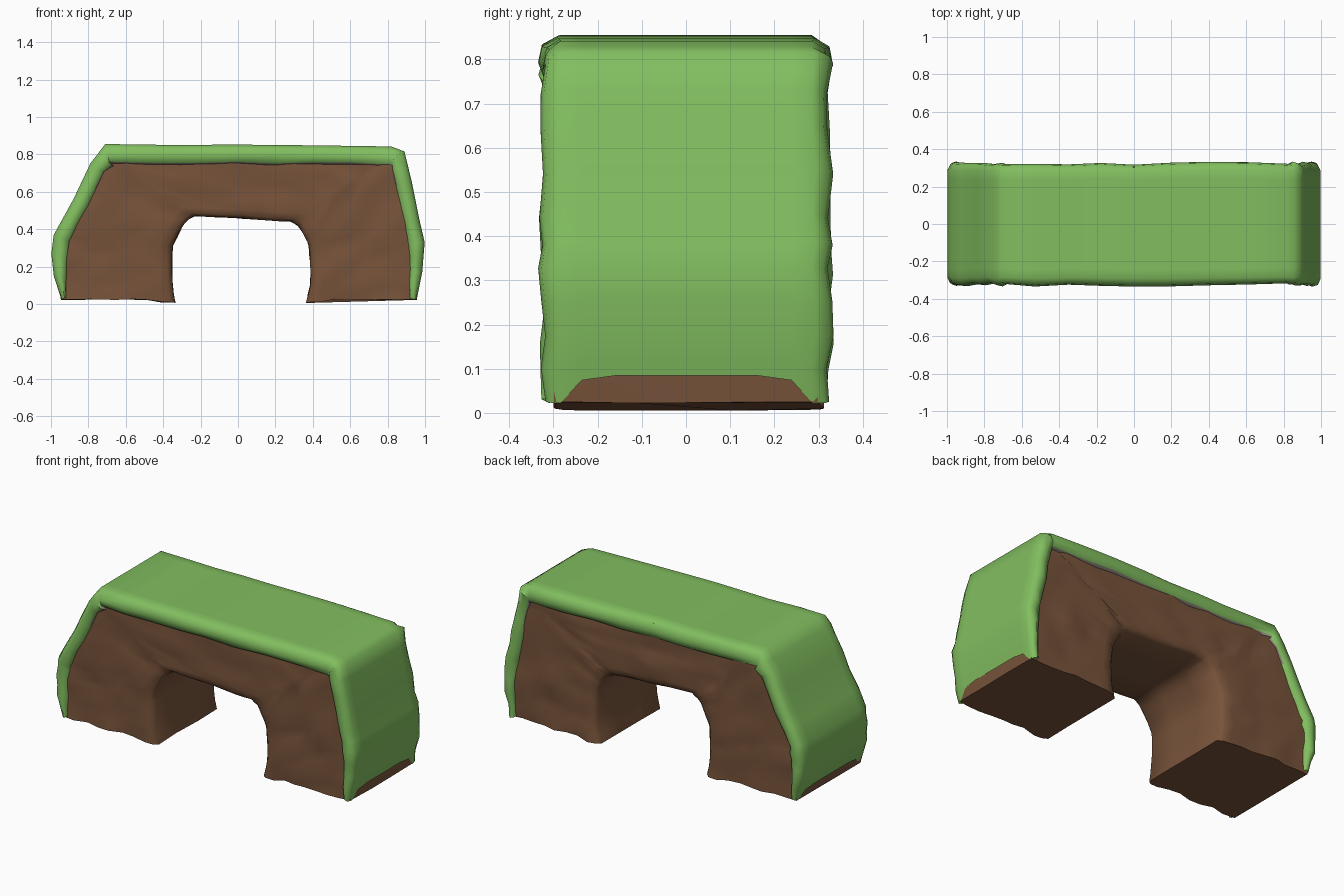
import bpy, bmesh, random
from mathutils import Vector

if "Cube" in bpy.data.objects:
    bpy.data.objects.remove(bpy.data.objects["Cube"])

random.seed(4)


def material(name, rgb):
    m = bpy.data.materials.new(name)
    m.diffuse_color = (*rgb, 1)
    m.use_nodes = True
    m.node_tree.nodes["Principled BSDF"].inputs["Base Color"].default_value = m.diffuse_color
    return m


grass_mat = material("grass green", (0.222, 0.515, 0.115))
soil_mat = material("soil brown", (0.188, 0.088, 0.043))
rim_mat = material("rim grey", (0.25, 0.22, 0.19))

# Front profile of the arch: outer and inner outlines, paired from left foot to right foot
OUTER = [(-.945, .025), (-.985, .15), (-.998, .27), (-.985, .37), (-.88, .56), (-.79, .75),
         (-.71, .855), (-.35, .85), (0, .852), (.4, .848), (.82, .842), (.89, .815),
         (.93, .65), (.97, .45), (.998, .33), (.985, .17), (.955, .022)]
INNER = [(-.335, .008), (-.352, .12), (-.352, .22), (-.35, .31), (-.30, .41), (-.27, .45),
         (-.23, .47), (-.1, .465), (.03, .457), (.17, .448), (.28, .44), (.32, .42),
         (.36, .36), (.38, .31), (.387, .2), (.387, .1), (.365, .008)]


def refine(pts):
    """Add the midpoint of every segment."""
    v = [Vector(p) for p in pts]
    out = []
    for a, b in zip(v, v[1:]):
        out += [a, (a + b) / 2]
    return out + [v[-1]]


outer, inner = refine(OUTER), refine(INNER)
N = len(outer)


def inward(i):
    t = (outer[min(i + 1, N - 1)] - outer[max(i - 1, 0)]).normalized()
    return Vector((t.y, -t.x))


def jit(a):
    return random.uniform(-a, a)


def loft(name, rings, mats, caps=True, rim=()):
    """Skin closed rings into a tube; strips listed in rim get the second material high up."""
    bm = bmesh.new()
    rows = [[bm.verts.new(p) for p in r] for r in rings]
    n = len(rows[0])
    for a, b in zip(rows, rows[1:]):
        for k in range(n):
            f = bm.faces.new((a[k], a[(k + 1) % n], b[(k + 1) % n], b[k]))
            if k in rim and f.calc_center_median().z > .6:
                f.material_index = 1
    if caps:
        bm.faces.new(rows[0])
        bm.faces.new(rows[-1])
    bmesh.ops.recalc_face_normals(bm, faces=bm.faces[:])
    me = bpy.data.meshes.new(name)
    bm.to_mesh(me)
    bm.free()
    for m in mats:
        me.materials.append(m)
    ob = bpy.data.objects.new(name, me)
    bpy.context.collection.objects.link(ob)
    bpy.ops.object.select_all(action='DESELECT')
    ob.select_set(True)
    bpy.context.view_layer.objects.active = ob
    bpy.ops.object.shade_smooth_by_angle(angle=1.15)


# Soil arch: lumpy front and back, rounded under edges
half = [(0, .30)] + [(k / 8, .303) for k in range(1, 8)] + [(.96, .298), (1, .275)]
section = [(f, -y) for f, y in half] + [(1, -.1), (1, .1)] + [(f, y) for f, y in reversed(half)] \
    + [(0, .1), (0, -.1)]
rings = []
for i in range(N):
    end = min(i, N - 1 - i)
    foot = end == 0
    top = outer[i] + Vector((inward(i).x, 0 if foot else inward(i).y)) * (.0, .008, .018)[min(end, 2)]
    ring = []
    for f, y in section:
        p = top.lerp(inner[i], f)
        z = p.y
        if foot:   # flat sole that only dips at the inner edge
            z = .024 if f < .8 else p.y
        lump = jit(.012) if 0 < f < .95 else jit(.004)
        ring.append((p.x + jit(.003), y + lump, max(0, z + jit(.003))))
    rings.append(ring)
loft("soil_arch", rings, [soil_mat])

# Grass cover: (inset, y) cross-section wrapping the outside, with a grey rim under a ragged lip
half = [(1.12, .288), (.97, .316), (.6, .326), (.2, .318), (0, .288), (0, .24), (0, .16)]
section = [(s, -y) for s, y in half] + [(0, 0)] + [(s, y) for s, y in reversed(half)]
rings = []
for i in range(N):
    end = min(i, N - 1 - i)
    nxt = outer[1] if i < N / 2 else outer[N - 2]
    lip = (.03, .05, .06, .07)[end] if end < 4 else .098 if inward(i).y < -.5 else .08
    sway = jit(.009), jit(.009)
    ragged = jit(.006), jit(.006)
    ring = []
    for s, y in section:
        side = int(y > 0)
        inset = s * lip + (ragged[side] if s > .9 else jit(.002) if s else 0)
        p = outer[i] + inward(i) * inset
        if end == 0 and s == 0:   # bare soil shows low on the feet
            p = outer[i].lerp(nxt, .85 if abs(y) < .2 else .7 if abs(y) < .26 else 0)
        dy = sway[side] if 0 < s < .9 else sway[side] * .5
        ring.append((p.x, y + dy, p.y))
    rings.append(ring)
loft("grass_cover", rings, [grass_mat, rim_mat], caps=False, rim=(0, len(section) - 2))
